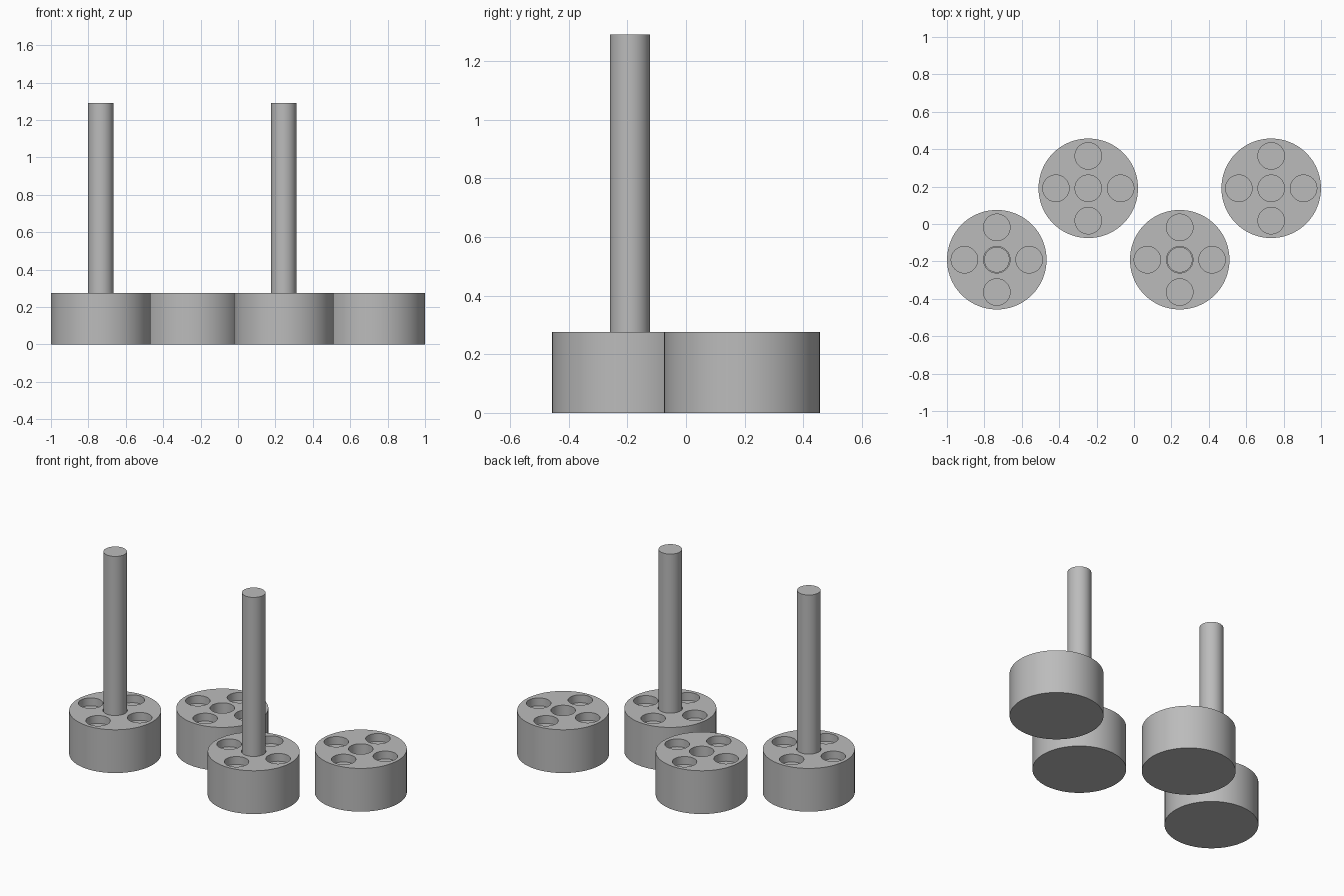
import bpy, math

cube = bpy.data.objects.get("Cube")
if cube:
    bpy.data.objects.remove(cube)

grey = bpy.data.materials.new("mid_grey")
grey.use_nodes = True
color = (0.5, 0.5, 0.5, 1)
grey.diffuse_color = color
grey.node_tree.nodes["Principled BSDF"].inputs["Base Color"].default_value = color

RADIUS, HEIGHT = 0.266, 0.276
HOLE_R, HOLE_RING = 0.071, 0.173
HOLE_DEPTH, SOCKET_DEPTH = 0.05, 0.14
PEG_R, PEG_TOP = 0.068, 1.29
SPACING, STAGGER = 0.489, 0.191


def cylinder(name, radius, x, y, bottom, top, sides=64):
    bpy.ops.mesh.primitive_cylinder_add(
        vertices=sides, radius=radius, depth=top - bottom,
        location=(x, y, (bottom + top) / 2))
    obj = bpy.context.object
    obj.name = name
    obj.data.materials.append(grey)
    return obj


def drill(target, x, y, depth):
    cutter = cylinder("hole_cutter", HOLE_R, x, y, HEIGHT - depth, HEIGHT + 0.1, 48)
    cutter.hide_render = True
    mod = target.modifiers.new("hole", "BOOLEAN")
    mod.operation = "DIFFERENCE"
    mod.solver = "EXACT"
    mod.object = cutter
    bpy.context.view_layer.objects.active = target
    bpy.ops.object.modifier_apply(modifier=mod.name)
    bpy.data.objects.remove(cutter)


def smooth(obj):
    bpy.ops.object.select_all(action="DESELECT")
    obj.select_set(True)
    bpy.context.view_layer.objects.active = obj
    bpy.ops.object.shade_smooth_by_angle(angle=math.radians(30))


for i in range(4):
    x = (i - 1.5) * SPACING
    front = i % 2 == 0
    y = -STAGGER if front else STAGGER

    # Round base with four shallow holes and a deeper central socket
    base = cylinder(f"base_{i + 1}", RADIUS, x, y, 0, HEIGHT, 96)
    for k in range(4):
        a = k * math.pi / 2
        drill(base, x + HOLE_RING * math.cos(a), y + HOLE_RING * math.sin(a), HOLE_DEPTH)
    drill(base, x, y, SOCKET_DEPTH)
    smooth(base)

    # Tall peg standing in the socket of each front base
    if front:
        smooth(cylinder(f"peg_{i + 1}", PEG_R, x, y, HEIGHT - SOCKET_DEPTH, PEG_TOP, 48))
